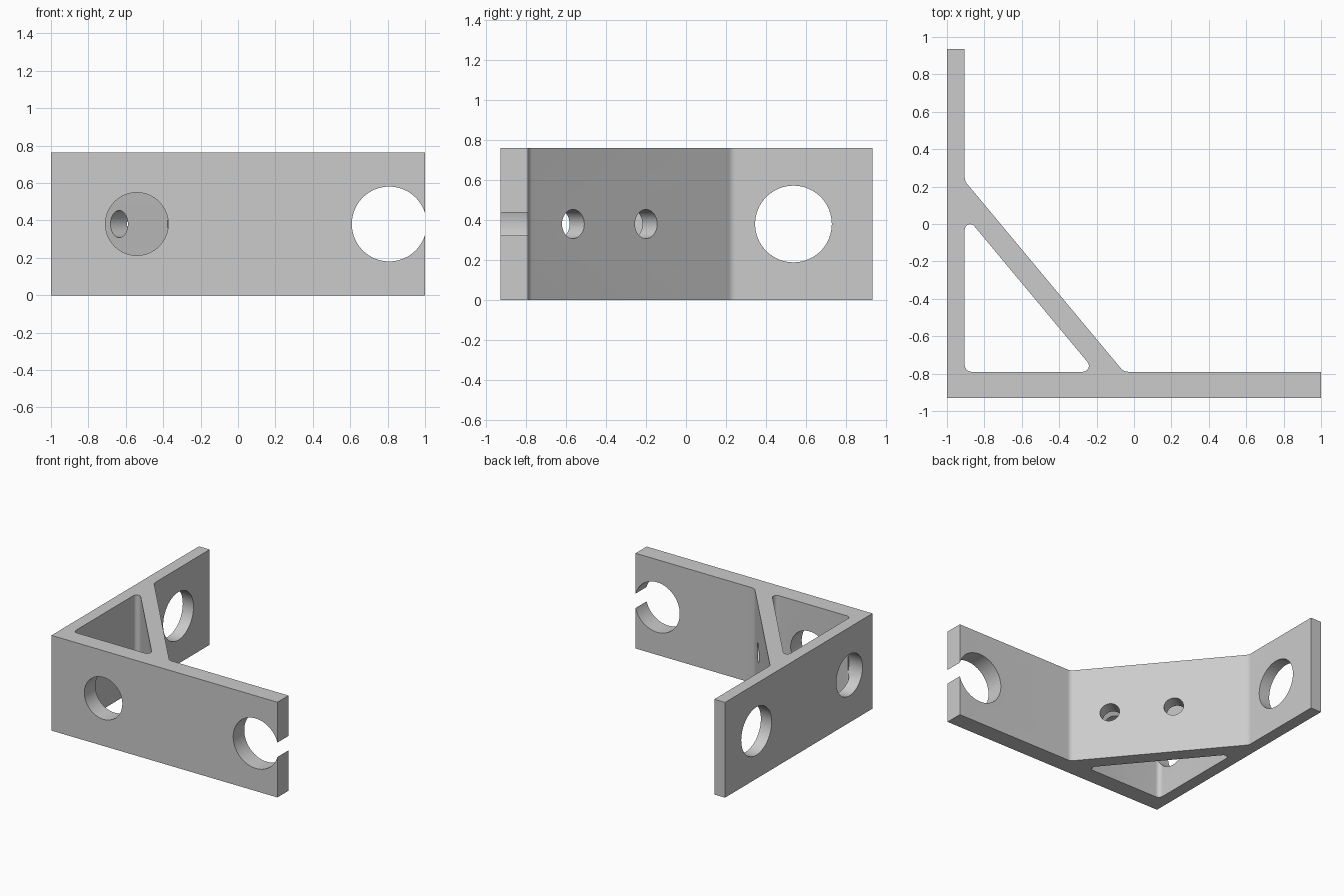
import bpy
import bmesh
import math
from mathutils import Vector

if "Cube" in bpy.data.objects:
    bpy.data.objects.remove(bpy.data.objects["Cube"], do_unlink=True)

HEIGHT = 0.762
MID = HEIGHT / 2
SLOPE = 1.2  # drop of the diagonal brace per unit of x

grey = bpy.data.materials.new("plain_grey")
grey.use_nodes = True
grey.diffuse_color = (0.6, 0.6, 0.6, 1)
grey.node_tree.nodes["Principled BSDF"].inputs["Base Color"].default_value = (0.6, 0.6, 0.6, 1)


def fillet(before, corner, after, radius, steps=10):
    """Arc points that round one corner of a profile."""
    p = Vector(corner)
    a = (Vector(before) - p).normalized()
    b = (Vector(after) - p).normalized()
    half = a.angle(b) / 2
    centre = p + (a + b).normalized() * (radius / math.sin(half))
    start = p + a * (radius / math.tan(half)) - centre
    end = p + b * (radius / math.tan(half)) - centre
    sweep = math.pi - 2 * half
    return [centre + (start * math.sin((1 - i / steps) * sweep)
                      + end * math.sin(i / steps * sweep)) / math.sin(sweep)
            for i in range(steps + 1)]


def prism(name, corners, z0, z1):
    """Extrude a profile of (x, y, corner radius) upwards."""
    pts = []
    for i, (x, y, r) in enumerate(corners):
        if r:
            pts += fillet(corners[i - 1][:2], (x, y), corners[(i + 1) % len(corners)][:2], r)
        else:
            pts.append(Vector((x, y)))
    bm = bmesh.new()
    base = bm.faces.new([bm.verts.new((p.x, p.y, z0)) for p in pts])
    top = bmesh.ops.extrude_face_region(bm, geom=[base])["geom"]
    bmesh.ops.translate(bm, vec=(0, 0, z1 - z0),
                        verts=[v for v in top if isinstance(v, bmesh.types.BMVert)])
    bmesh.ops.recalc_face_normals(bm, faces=bm.faces)
    mesh = bpy.data.meshes.new(name)
    bm.to_mesh(mesh)
    bm.free()
    mesh.materials.append(grey)
    obj = bpy.data.objects.new(name, mesh)
    bpy.context.collection.objects.link(obj)
    return obj


def drill(x, y, radius, direction, depth):
    """Horizontal cylinder cutter centred at mid height."""
    turn = Vector(direction).to_track_quat('Z', 'Y').to_euler()
    bpy.ops.mesh.primitive_cylinder_add(vertices=64, radius=radius, depth=depth,
                                        location=(x, y, MID), rotation=turn)
    obj = bpy.context.object
    obj.name = "hole_cutter"
    obj.data.materials.append(grey)
    return obj


# Two arms joined by a diagonal brace
wall, shelf = -0.905, -0.79
foot = -0.055
bracket = prism("angle_bracket", [
    (-1, -0.93, 0), (1, -0.93, 0), (1, shelf, 0),
    (foot, shelf, 0.05), (wall, shelf + SLOPE * (foot - wall), 0.05),
    (wall, 0.935, 0), (-1, 0.935, 0)], 0, HEIGHT)

# Triangular opening behind the brace
inner_foot = -0.205
cutters = [prism("opening_cutter", [
    (wall, shelf, 0.035), (inner_foot, shelf, 0.032),
    (wall, shelf + SLOPE * (inner_foot - wall), 0.029)], -0.2, HEIGHT + 0.2)]

# Arm holes, the outermost one breaking through the arm's end
cutters += [drill(0.8085, -0.86, 0.2, (0, 1, 0), 0.3),
            drill(-0.541, -0.86, 0.168, (0, 1, 0), 0.3),
            drill(-0.95, 0.538, 0.192, (1, 0, 0), 0.3),
            drill(-0.98, -0.638, 0.166, (1, 0, 0), 0.2)]

# Screw holes square to the brace
normal = Vector((SLOPE, 1, 0)).normalized()
for y in (-0.565, -0.2):
    spot = Vector((foot + (shelf - y) / SLOPE, y, 0)) - normal * 0.057
    cutters.append(drill(spot.x, spot.y, 0.0725, normal, 0.3))

for cutter in cutters:
    cutter.hide_render = True
    cut = bracket.modifiers.new("cut", 'BOOLEAN')
    cut.operation = 'DIFFERENCE'
    cut.solver = 'EXACT'
    cut.object = cutter

# Bake the cuts, drop the cutters and smooth the curved walls
bpy.context.view_layer.update()
evaluated = bracket.evaluated_get(bpy.context.evaluated_depsgraph_get())
finished = bpy.data.meshes.new_from_object(evaluated)
bracket.modifiers.clear()
bracket.data = finished
for cutter in cutters:
    bpy.data.objects.remove(cutter, do_unlink=True)
bpy.ops.object.select_all(action='DESELECT')
bracket.select_set(True)
bpy.context.view_layer.objects.active = bracket
bpy.ops.object.shade_smooth_by_angle(angle=math.radians(30))
